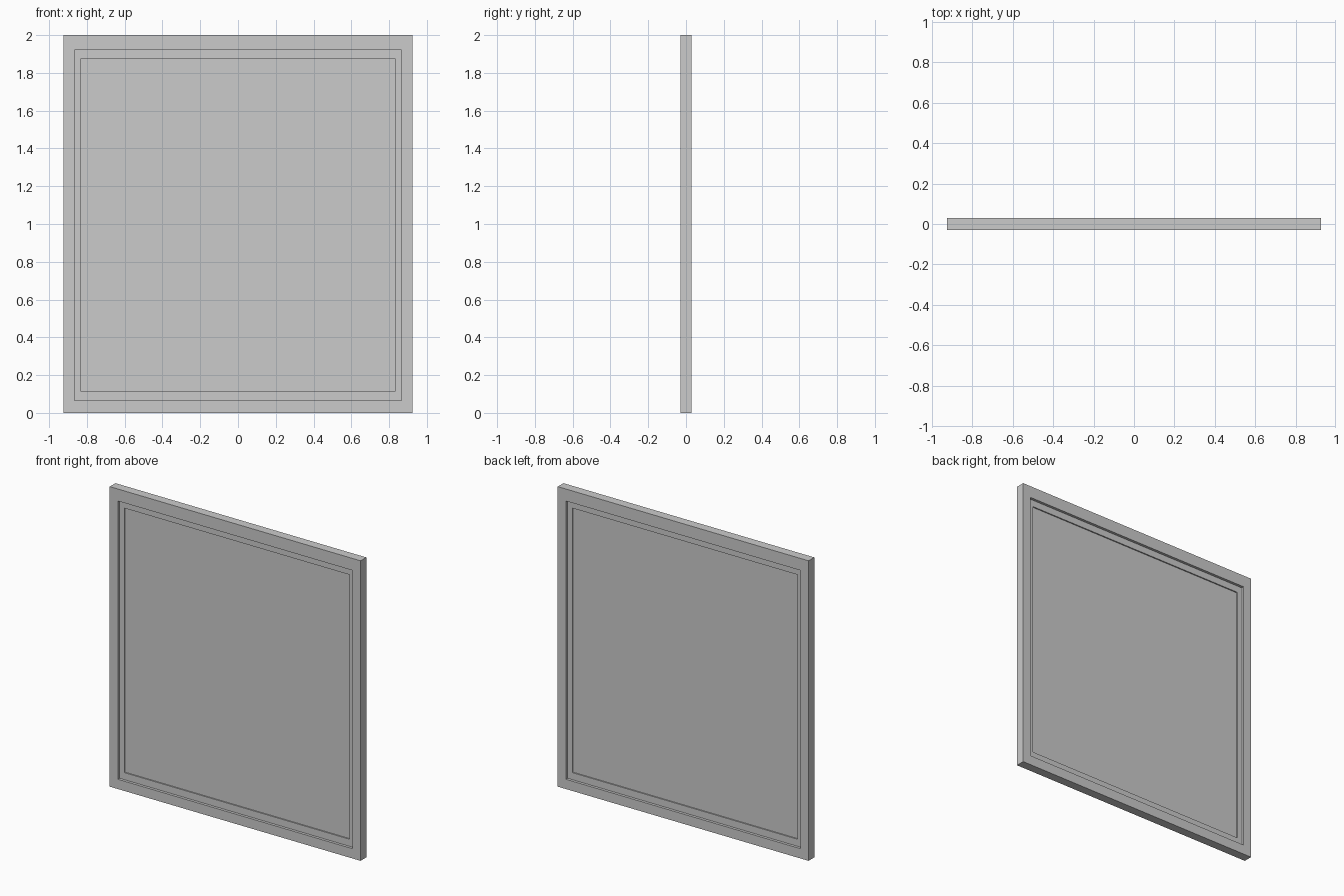
import bpy, bmesh

if "Cube" in bpy.data.objects:
    bpy.data.objects.remove(bpy.data.objects["Cube"])


def ring(name, outer, inner, depth):
    """Rectangular ring in the XZ plane; outer/inner = (half_width, z_low, z_high)."""
    bm = bmesh.new()
    loops = []
    for y in (-depth, depth):
        for w, lo, hi in (outer, inner):
            loops.append([bm.verts.new((x, y, z))
                          for x, z in ((-w, lo), (w, lo), (w, hi), (-w, hi))])
    fo, fi, bo, bi = loops
    for a, b in ((fo, fi), (fi, bi), (bi, bo), (bo, fo)):
        for i in range(4):
            j = (i + 1) % 4
            bm.faces.new((a[i], a[j], b[j], b[i]))
    finish(name, bm)


def panel(name, rect, depth):
    w, lo, hi = rect
    bm = bmesh.new()
    bmesh.ops.create_cube(bm, size=1)
    bmesh.ops.scale(bm, verts=bm.verts, vec=(2 * w, 2 * depth, hi - lo))
    bmesh.ops.translate(bm, verts=bm.verts, vec=(0, 0, (lo + hi) / 2))
    return finish(name, bm)


def finish(name, bm):
    bmesh.ops.recalc_face_normals(bm, faces=bm.faces)
    mesh = bpy.data.meshes.new(name)
    bm.to_mesh(mesh)
    bm.free()
    obj = bpy.data.objects.new(name, mesh)
    bpy.context.collection.objects.link(obj)
    return obj


OUTER = (0.925, 0.0, 2.0)
OPENING = (0.865, 0.065, 1.92)
GLASS = (0.83, 0.112, 1.875)

# Outer window frame
ring("outer_frame", OUTER, OPENING, 0.03)
# Thinner sash recessed inside the frame
ring("inner_sash", OPENING, GLASS, 0.012)
# Lighter glass pane
pane = panel("glass_pane", GLASS, 0.004)
mat = bpy.data.materials.new("pale_glass")
mat.diffuse_color = (0.8, 0.8, 0.8, 1)
mat.use_nodes = True
mat.node_tree.nodes["Principled BSDF"].inputs["Base Color"].default_value = mat.diffuse_color
pane.data.materials.append(mat)
